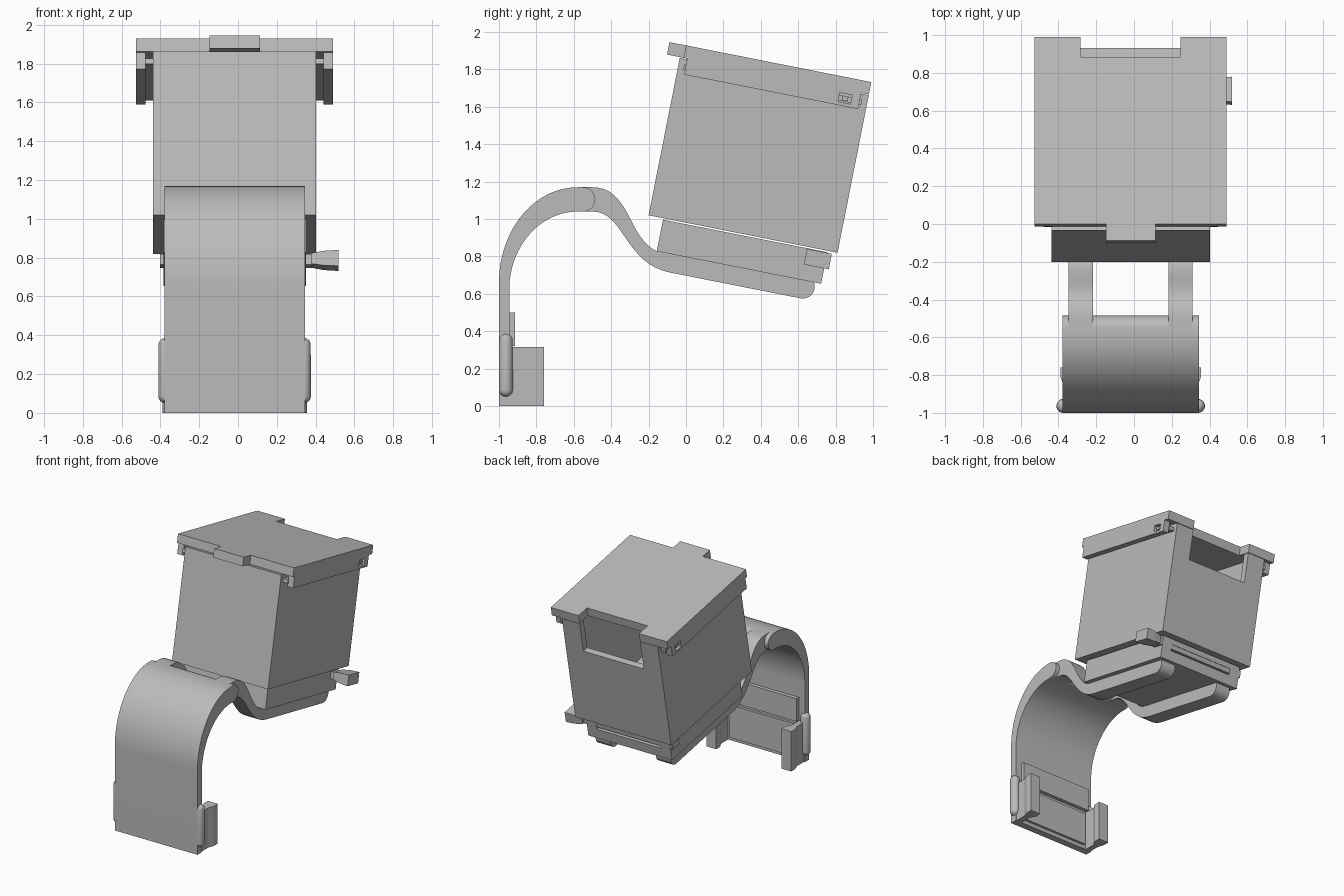
import bpy, bmesh, math
from mathutils import Matrix, Vector
from mathutils.geometry import interpolate_bezier

if "Cube" in bpy.data.objects:
    bpy.data.objects.remove(bpy.data.objects["Cube"])

XC = -0.0175                      # middle plane of the model
A = math.radians(11.2)            # backward tilt of the container
TILT = Matrix.Translation((XC, -0.20, 1.02)) @ Matrix.Rotation(-A, 4, 'X')
FLAT = Matrix.Translation((XC, 0, 0))

grey = bpy.data.materials.new("plain grey")
grey.diffuse_color = (0.5, 0.5, 0.5, 1)
grey.use_nodes = True
grey.node_tree.nodes["Principled BSDF"].inputs["Base Color"].default_value = grey.diffuse_color


def finish(name, bm, smooth=False):
    bmesh.ops.recalc_face_normals(bm, faces=bm.faces)
    me = bpy.data.meshes.new(name)
    bm.to_mesh(me)
    bm.free()
    ob = bpy.data.objects.new(name, me)
    bpy.context.collection.objects.link(ob)
    me.materials.append(grey)
    if smooth:
        bpy.ops.object.select_all(action='DESELECT')
        ob.select_set(True)
        bpy.context.view_layer.objects.active = ob
        bpy.ops.object.shade_smooth_by_angle(angle=math.radians(35))
    return ob


def prism(name, pts, axis, lo, hi, frame=FLAT, smooth=False):
    """Extrude a 2D outline along x (outline y,z) or z (outline x,y)."""
    bm = bmesh.new()
    put = (lambda p, t: (t, p[0], p[1])) if axis == 'x' else (lambda p, t: (p[0], p[1], t))
    face = bm.faces.new([bm.verts.new(frame @ Vector(put(p, lo))) for p in pts])
    shift = (frame.to_3x3() @ Vector(put((0, 0), 1))) * (hi - lo)
    new = bmesh.ops.extrude_face_region(bm, geom=[face])["geom"]
    bmesh.ops.translate(bm, vec=shift, verts=[v for v in new if isinstance(v, bmesh.types.BMVert)])
    return finish(name, bm, smooth)


def block(name, x, y, z, frame=FLAT):
    pts = [(x[0], y[0]), (x[1], y[0]), (x[1], y[1]), (x[0], y[1])]
    return prism(name, pts, 'z', z[0], z[1], frame)


def cut(target, cutter):
    cutter.hide_render = True
    cutter.hide_set(True)
    cutter.display_type = 'WIRE'
    mod = target.modifiers.new("cut", 'BOOLEAN')
    mod.operation, mod.solver, mod.object = 'DIFFERENCE', 'EXACT', cutter


def span(s, a, b):
    return tuple(sorted((s * a, s * b)))


def arc(cy, cz, ry, rz, a0, a1, n):
    return [(cy + ry * math.cos(math.radians(a0 + (a1 - a0) * i / n)),
             cz + rz * math.sin(math.radians(a0 + (a1 - a0) * i / n))) for i in range(n + 1)]


def bezier(a, b, c, d, n=18):
    pts = interpolate_bezier(*[Vector((*p, 0)) for p in (a, b, c, d)], n)
    return [(p.x, p.y) for p in pts]


# Container: hollow box with a window in the back wall
body = block("container", (-0.42, 0.42), (0, 1.03), (0, 0.858), TILT)
cut(body, block("container_cavity_cutter", (-0.365, 0.365), (0.05, 0.98), (0.05, 1.0), TILT))
cut(body, block("container_window_cutter", (-0.265, 0.265), (0.9, 1.2), (0.62, 1.0), TILT))

# Lid with front tab and back notch
lid = [(-0.508, 0.02), (-0.13, 0.02), (-0.13, -0.07), (0.13, -0.07), (0.13, 0.02), (0.508, 0.02),
       (0.508, 1.03), (0.265, 1.03), (0.265, 0.922), (-0.265, 0.922), (-0.265, 1.03), (-0.508, 1.03)]
prism("lid", lid, 'z', 0.862, 0.93, TILT)

for s, side in ((-1, "left"), (1, "right")):
    # Lid skirt with latch hole, running over the container rail
    skirt = block(side + "_lid_skirt", span(s, 0.458, 0.508), (0.04, 0.988), (0.775, 0.864), TILT)
    cut(skirt, block(side + "_latch_cutter", span(s, 0.44, 0.53), (0.875, 0.943), (0.793, 0.842), TILT))
    block(side + "_latch_peg", span(s, 0.44, 0.50), (0.893, 0.925), (0.805, 0.83), TILT)
    block(side + "_container_rail", span(s, 0.41, 0.462), (0.03, 1.0), (0.80, 0.828), TILT)

# Base tray with a slot in its back edge
base = block("base_tray", (-0.367, 0.367), (0.08, 0.976), (-0.18, -0.008), TILT)
cut(base, block("base_slot_cutter", (-0.28, 0.28), (0.88, 1.1), (-0.10, -0.05), TILT))

# Cross bar and flared lever
block("lever_bar", (-0.385, 0.40), (0.89, 0.972), (-0.085, -0.03), TILT)
bm = bmesh.new()
rings = []
for x, g in ((0.395, -0.010), (0.46, 0), (0.535, 0.004)):
    rings.append([bm.verts.new(TILT @ Vector((x, u, v))) for u, v in
                  ((0.87 - g, -0.092 - g), (0.997 + g, -0.092 - g),
                   (0.997 + g, -0.016 + g), (0.87 - g, -0.016 + g))])
bm.faces.new(rings[0])
bm.faces.new(rings[-1])
for r, q in zip(rings, rings[1:]):
    for i in range(4):
        bm.faces.new((r[i], r[i - 1], q[i - 1], q[i]))
finish("lever", bm)

# Wide curved strap with rounded upper end
strap = ([(-1, 0)] + arc(-0.58, 0.66, 0.42, 0.51, 180, 90, 24)
         + arc(-0.55, 1.105, 0.065, 0.065, 90, -90, 12)
         + arc(-0.58, 0.62, 0.365, 0.42, 90, 180, 24) + [(-0.945, 0)])
prism("curved_strap", strap, 'x', -0.362, 0.362, smooth=True)

# Pair of S-shaped arms carrying the base
arm = (bezier((-0.50, 1.17), (-0.30, 1.17), (-0.31, 0.90), (-0.16, 0.83))
       + [(0.685, 0.663)] + arc(0.625, 0.638, 0.063, 0.063, 0, -100, 8)
       + bezier((-0.09, 0.715), (-0.33, 0.765), (-0.33, 1.04), (-0.50, 1.04))
       + [(-0.56, 1.04), (-0.56, 1.17)])
for s, side in ((-1, "left"), (1, "right")):
    prism(side + "_arm", arm, 'x', *span(s, 0.2, 0.328), smooth=True)

    # Flared clip rail at the strap foot
    clip = [(0.355, -0.95), (0.355, -0.855), (0.372, -0.81), (0.372, -0.76),
            (0.285, -0.76), (0.285, -0.81), (0.31, -0.855), (0.31, -0.95)]
    prism(side + "_clip", [(s * x, y) for x, y in clip], 'z', 0.0, 0.315)

    # Rounded grip pill on the strap edge
    bm = bmesh.new()
    bmesh.ops.create_uvsphere(bm, u_segments=24, v_segments=16, radius=0.037)
    for v in bm.verts:
        v.co.z += 0.131 if v.co.z > 0.001 else -0.131
    bmesh.ops.translate(bm, verts=bm.verts, vec=(XC + s * 0.356, -0.963, 0.218))
    finish(side + "_grip", bm, smooth=True)

# Backing plate behind the strap foot, with a shallow lower panel
block("backing_plate", (-0.31, 0.31), (-0.95, -0.915), (0.32, 0.50))
block("lower_panel", (-0.29, 0.29), (-0.95, -0.925), (0.03, 0.29))
